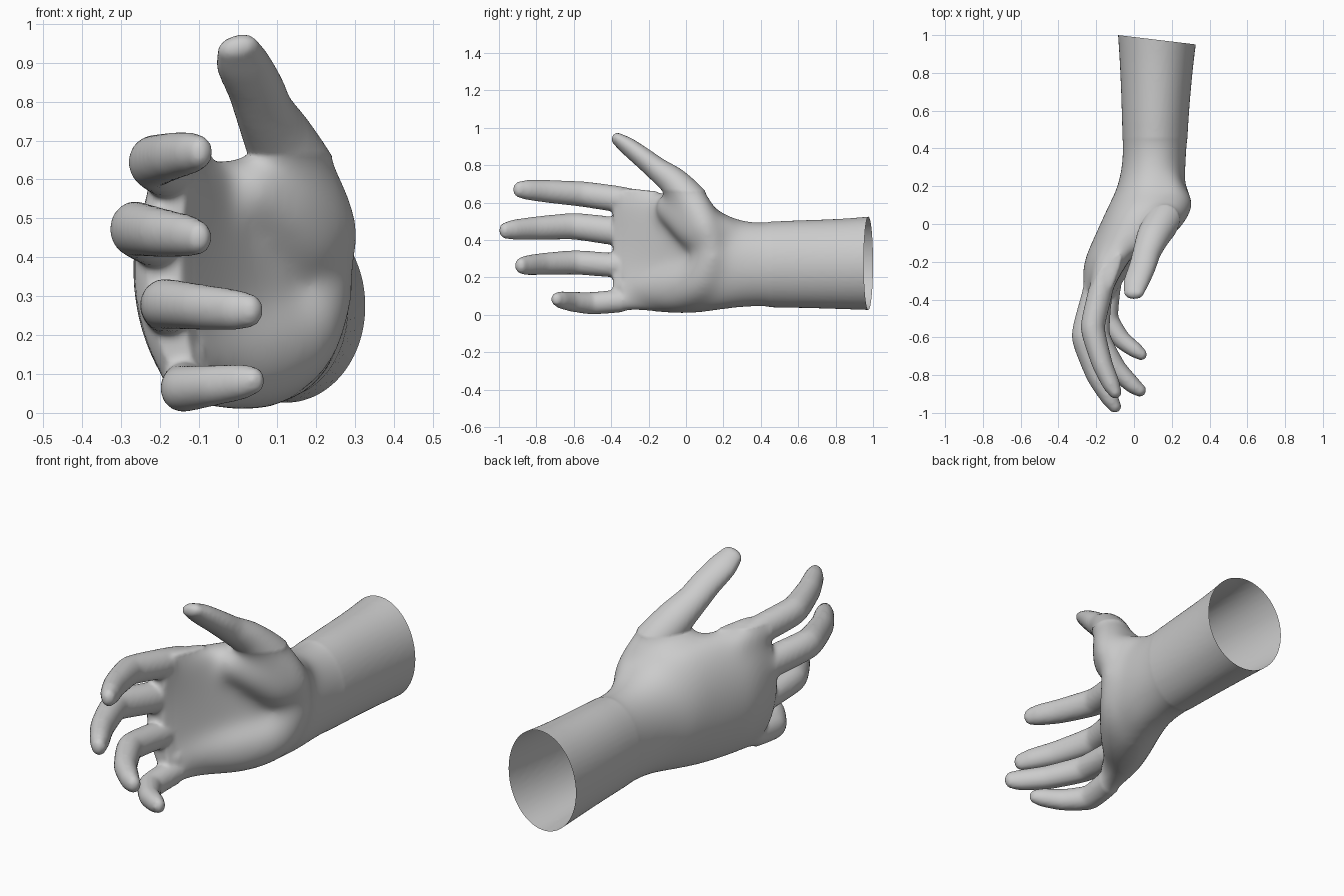
import bpy, bmesh, math
from mathutils import Vector

if "Cube" in bpy.data.objects:
    bpy.data.objects.remove(bpy.data.objects["Cube"])

bm = bmesh.new()


def spline(pts, n, s=1.0):
    """Cardinal spline through equal-length tuples; a lower s bends sharper."""
    p = [Vector(q) for q in pts]
    p = [p[0] * 2 - p[1]] + p + [p[-1] * 2 - p[-2]]
    out = []
    for i in range(1, len(p) - 2):
        a, b, c, d = p[i - 1:i + 3]
        m0, m1 = (c - a) * 0.5 * s, (d - b) * 0.5 * s
        for k in range(n):
            t = k / n
            h = t * t * (3 - 2 * t)
            out.append(b * (1 - h) + c * h + m0 * (t * (1 - t) ** 2) - m1 * (t * t * (1 - t)))
    return out + [p[-2]]


def loft(rings):
    """Closed skin through a list of equal-length rings."""
    vs = [[bm.verts.new(c) for c in r] for r in rings]
    n = len(vs[0])
    for a, b in zip(vs, vs[1:]):
        for i in range(n):
            j = (i + 1) % n
            bm.faces.new((a[i], a[j], b[j], b[i]))
    bm.faces.new(vs[0][::-1])
    bm.faces.new(vs[-1])


def tube(pts, wide, s=1.0, seg=24):
    """Elliptical round-ended tube; pts are x, y, z, wide radius, thin radius."""
    path = spline(pts, 6, s)
    c = [Vector(q[:3]) for q in path]
    stations = []
    for i, q in enumerate(path):
        t = (c[min(i + 1, len(c) - 1)] - c[max(i - 1, 0)]).normalized()
        stations.append((c[i], t, q[3], q[4]))
    first, last = stations[0], stations[-1]
    for (q, t, a, b), sign in ((first, -1), (last, 1)):
        caps = [(q + t * sign * min(a, b) * math.sin(k), t, a * math.cos(k), b * math.cos(k))
                for k in (0.3, 0.6, 0.9, 1.2, 1.45)]
        stations = caps[::-1] + stations if sign < 0 else stations + caps
    rings = []
    for q, t, a, b in stations:
        u = (Vector(wide) - t * t.dot(Vector(wide))).normalized()
        v = t.cross(u)
        rings.append([q + u * a * math.cos(w) + v * b * math.sin(w)
                      for w in (2 * math.pi * i / seg for i in range(seg))])
    loft(rings)


# Forearm, wrist and palm: y, back x, palm x, bottom z, top z, arch
body = spline([
    (1.08, -.09, .345, .022, .535, 0), (.85, -.075, .315, .03, .515, 0),
    (.6, -.065, .292, .037, .505, 0), (.35, -.062, .277, .04, .50, 0),
    (.2, -.09, .265, .025, .545, .01), (.1, -.135, .22, .01, .62, .02),
    (0, -.18, .14, 0, .645, .03), (-.1, -.225, .05, .004, .655, .05),
    (-.2, -.265, -.025, .012, .665, .06), (-.3, -.272, -.09, .018, .675, .065),
    (-.35, -.263, -.12, .028, .668, .065), (-.39, -.235, -.145, .055, .64, .06)], 5)
rings = []
for y, x0, x1, z0, z1, arch in body:
    ring = []
    for i in range(48):
        a = 2 * math.pi * i / 48
        ca, sa = math.cos(a), math.sin(a)
        p = 1 - min(arch, .06) * 4          # squarer section across the palm
        ex = math.copysign(abs(ca) ** p, ca)
        ring.append(((x0 + x1) / 2 + (x1 - x0) / 2 * ex + arch * sa * sa - .012 * sa * (arch > .02),
                     y, (z0 + z1) / 2 + (z1 - z0) / 2 * sa))
    rings.append(ring)
loft(rings)

# Fingers: index, middle, ring, little
up = (0, 0, 1)
tube([(-.15, -.2, .595, .06, .06), (-.178, -.36, .618, .07, .065), (-.218, -.55, .645, .068, .064),
      (-.168, -.74, .66, .061, .055), (-.12, -.85, .668, .053, .046), (-.1, -.89, .67, .044, .035)], up, .55)
tube([(-.18, -.2, .43, .06, .06), (-.21, -.38, .447, .075, .068), (-.265, -.595, .473, .071, .065),
      (-.198, -.8, .463, .063, .056), (-.13, -.92, .455, .054, .046), (-.102, -.965, .45, .044, .035)], up, .55)
tube([(-.16, -.2, .26, .06, .06), (-.18, -.38, .265, .065, .064), (-.188, -.59, .28, .065, .061),
      (-.097, -.76, .272, .059, .054), (-.01, -.85, .265, .053, .045), (.03, -.88, .263, .044, .035)], up, .55)
tube([(-.1, -.2, .1, .06, .06), (-.13, -.34, .076, .062, .06), (-.14, -.5, .062, .06, .058),
      (-.067, -.61, .07, .053, .049), (.01, -.67, .08, .046, .041), (.038, -.69, .084, .037, .032)], up, .55)

# Thumb with its fleshy base
tube([(.225, .14, .37, .08, .07), (.215, .10, .47, .1, .09), (.165, .035, .595, .1, .095),
      (.105, -.06, .705, .09, .08), (.068, -.15, .775, .076, .064), (.045, -.225, .835, .073, .056),
      (.012, -.31, .9, .069, .047), (.0, -.365, .938, .055, .034)], (1, 0, .25), .8)

# Thumb muscle spreading over the palm and back into the wrist
tube([(.17, .2, .44, .09, .09), (.185, .1, .45, .13, .11), (.13, .0, .52, .12, .1),
      (.04, -.1, .575, .08, .07)], up)

# Heel of the palm on the little-finger side
tube([(.215, .13, .32, .1, .08), (.15, .07, .19, .12, .1),
      (.045, -.05, .145, .13, .1), (-.06, -.18, .14, .11, .085), (-.14, -.32, .14, .07, .06)], up)

# Fuse the parts into one smooth skin
raw = bpy.data.meshes.new("hand_parts")
bmesh.ops.recalc_face_normals(bm, faces=bm.faces[:])
bm.to_mesh(raw)
bm.free()
hand = bpy.data.objects.new("hand", raw)
bpy.context.collection.objects.link(hand)
rm = hand.modifiers.new("fuse", 'REMESH')
rm.mode = 'VOXEL'
rm.voxel_size = 0.01
sm = hand.modifiers.new("soften", 'SMOOTH')
sm.factor = 0.5
sm.iterations = 8
bpy.context.view_layer.update()
dg = bpy.context.evaluated_depsgraph_get()
skin = bpy.data.meshes.new_from_object(hand.evaluated_get(dg))
hand.modifiers.clear()

# Melt the muscles into the palm with extra smoothing
bm = bmesh.new()
bm.from_mesh(skin)
soft = [v for v in bm.verts if -.34 < v.co.y < .45 and v.co.z < .66]
for _ in range(90):
    bmesh.ops.smooth_vert(bm, verts=soft, factor=0.5,
                          use_axis_x=True, use_axis_y=True, use_axis_z=True)

# Cut the forearm open at its slanted end
bmesh.ops.bisect_plane(bm, geom=bm.verts[:] + bm.edges[:] + bm.faces[:],
                       plane_co=(-.085, 1.0, .27), plane_no=(.12, 1, 0), clear_outer=True)
for f in bm.faces:
    f.smooth = True
bm.to_mesh(skin)
bm.free()
hand.data = skin
bpy.data.meshes.remove(raw)
